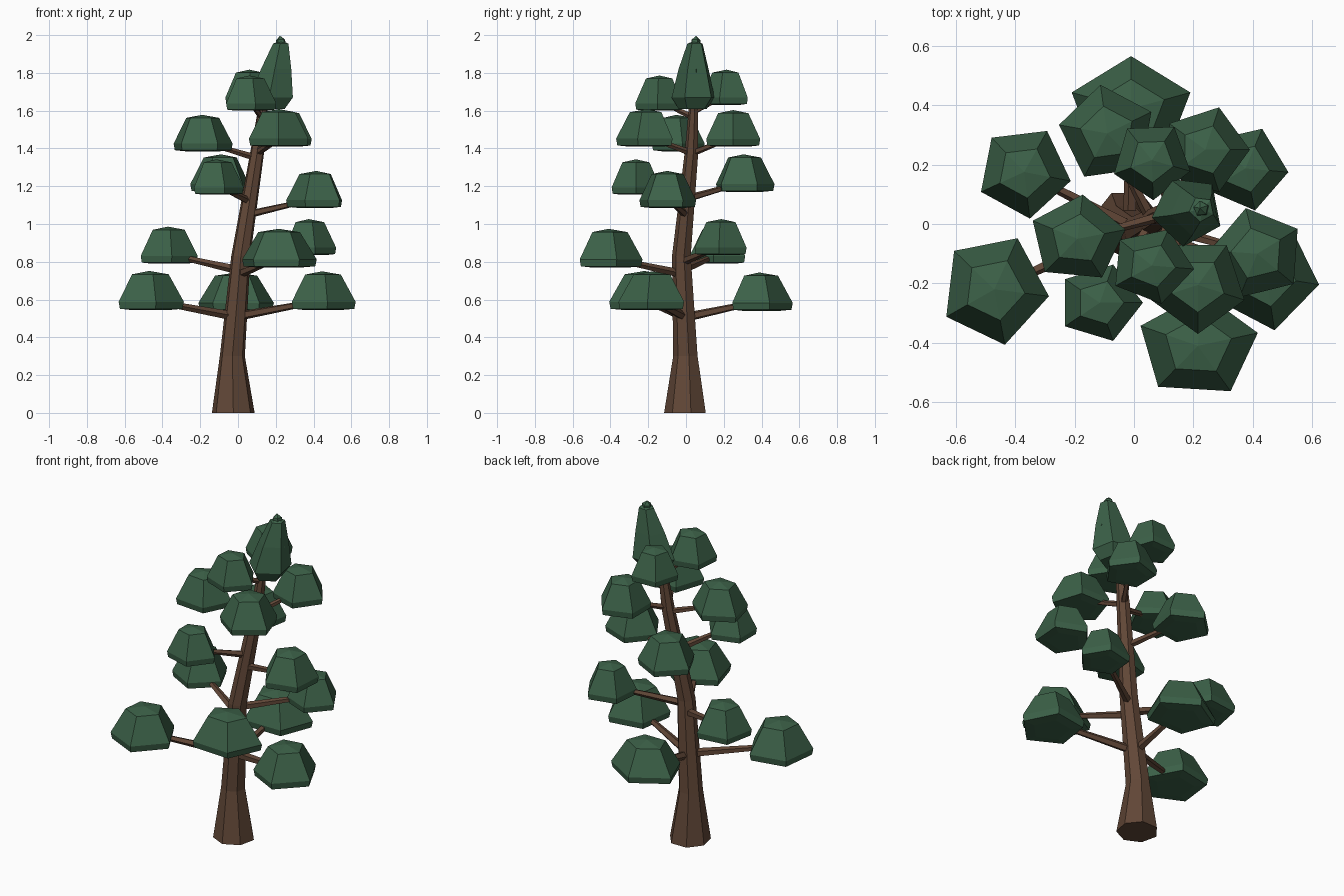
import bpy
import bmesh
from math import cos, sin, radians
from mathutils import Vector

default_cube = bpy.data.objects.get("Cube")
if default_cube:
    bpy.data.objects.remove(default_cube, do_unlink=True)


def make_material(name, colour):
    material = bpy.data.materials.new(name)
    material.use_nodes = True
    material.diffuse_color = (*colour, 1)
    shader = next(n for n in material.node_tree.nodes if n.type == "BSDF_PRINCIPLED")
    shader.inputs["Base Color"].default_value = (*colour, 1)
    shader.inputs["Roughness"].default_value = 0.9
    return material


bark = make_material("brown_bark", (0.12, 0.063, 0.038))
needles = make_material("dark_green_needles", (0.045, 0.12, 0.065))


def make_object(name, bm, material):
    bmesh.ops.recalc_face_normals(bm, faces=bm.faces[:])
    mesh = bpy.data.meshes.new(name)
    bm.to_mesh(mesh)
    bm.free()
    mesh.materials.append(material)
    obj = bpy.data.objects.new(name, mesh)
    bpy.context.collection.objects.link(obj)
    return obj


def skin_rings(name, rings, material):
    """Bridge a list of vertex-position loops and cap both ends."""
    bm = bmesh.new()
    loops = [[bm.verts.new(p) for p in ring] for ring in rings]
    count = len(loops[0])
    for low, high in zip(loops, loops[1:]):
        for i in range(count):
            j = (i + 1) % count
            bm.faces.new((low[i], low[j], high[j], high[i]))
    bm.faces.new(loops[0][::-1])
    # a slightly raised centre point closes the top
    crest = sum((v.co for v in loops[-1]), Vector()) / count
    axis = crest - sum((v.co for v in loops[-2]), Vector()) / count
    peak = bm.verts.new(crest + axis * 0.12)
    for i in range(count):
        bm.faces.new((loops[-1][i], loops[-1][(i + 1) % count], peak))
    return make_object(name, bm, material)


def flat_ring(centre, rx, ry, sides, turn=0):
    angles = [radians(turn + 360 * i / sides) for i in range(sides)]
    return [Vector(centre) + Vector((rx * cos(a), ry * sin(a), 0)) for a in angles]


def tapered_rod(name, start, end, r0, r1, material, sides=5):
    """Tapered prism running between two points."""
    turn = (end - start).to_track_quat("Z", "Y")
    rings = [[p + turn @ v for v in flat_ring((0, 0, 0), r, r, sides)]
             for p, r in ((start, r0), (end, r1))]
    return skin_rings(name, rings, material)


# Trunk: leaning, flared at the foot (x, y, z, radius)
trunk_path = [
    (-0.025, 0, 0, 0.116),
    (-0.03, 0, 0.3, 0.068),
    (0.015, -0.022, 0.83, 0.052),
    (0.1, 0.03, 1.37, 0.038),
    (0.13, 0.04, 1.6, 0.026),
    (0.18, 0.045, 1.75, 0.02),
]
skin_rings("trunk", [flat_ring((x, y, z), r, r, 7, 13) for x, y, z, r in trunk_path], bark)


def trunk_point(z):
    for a, b in zip(trunk_path, trunk_path[1:]):
        if a[2] <= z <= b[2]:
            return Vector(a[:3]).lerp(Vector(b[:3]), (z - a[2]) / (b[2] - a[2]))
    return Vector(trunk_path[-1][:3])


# Foliage pads: x, y, bottom height, x radius, y radius, turn
pads = [
    (-0.01, 0.388, 0.54, 0.21, 0.177, 90),
    (-0.47, -0.22, 0.545, 0.185, 0.19, -7),
    (0.445, -0.175, 0.545, 0.18, 0.185, -9),
    (-0.37, 0.175, 0.79, 0.16, 0.158, -11),
    (0.375, 0.187, 0.835, 0.145, 0.145, -5),
    (0.215, -0.41, 0.77, 0.208, 0.18, 14),
    (0.415, -0.1, 1.085, 0.16, 0.158, 32),
    (-0.115, -0.265, 1.155, 0.145, 0.135, 0),
    (-0.09, 0.305, 1.17, 0.165, 0.165, 26),
    (-0.19, -0.05, 1.385, 0.165, 0.15, 12),
    (0.215, -0.205, 1.41, 0.165, 0.165, -18),
    (0.24, 0.25, 1.41, 0.15, 0.15, 0),
    (0.06, -0.14, 1.6, 0.143, 0.132, -5),
    (0.06, 0.215, 1.63, 0.135, 0.135, -16),
]
pad_profile = [(0.6, 0), (0.96, 0.03), (1, 0.21), (0.56, 0.92)]

for number, (x, y, z, rx, ry, turn) in enumerate(pads, 1):
    height = 0.12 + 0.38 * min(rx, ry) + 0.015
    rings = [flat_ring((x, y, z + h * height), rx * s, ry * s, 5, turn) for s, h in pad_profile]
    skin_rings(f"foliage_pad_{number}", rings, needles)
    # Branch: rises gently from the trunk into the pad
    thickness = 0.03 - 0.008 * z
    tapered_rod(f"branch_{number}", trunk_point(z - 0.035), Vector((x, y, z + 0.05)),
                thickness, thickness * 0.55, bark)

# Crown: tall leaning cone of needles with a small leader at the tip
crown_path = [
    (0.175, 0.04, 1.61, 0.08),
    (0.18, 0.045, 1.67, 0.122),
    (0.205, 0.045, 1.82, 0.085),
    (0.228, 0.05, 1.955, 0.043),
]
skin_rings("crown", [flat_ring((x, y, z), r, r, 5, -25) for x, y, z, r in crown_path], needles)
tapered_rod("crown_tip", Vector((0.245, 0.04, 1.8)), Vector((0.225, 0.052, 1.975)),
            0.034, 0.026, needles)
